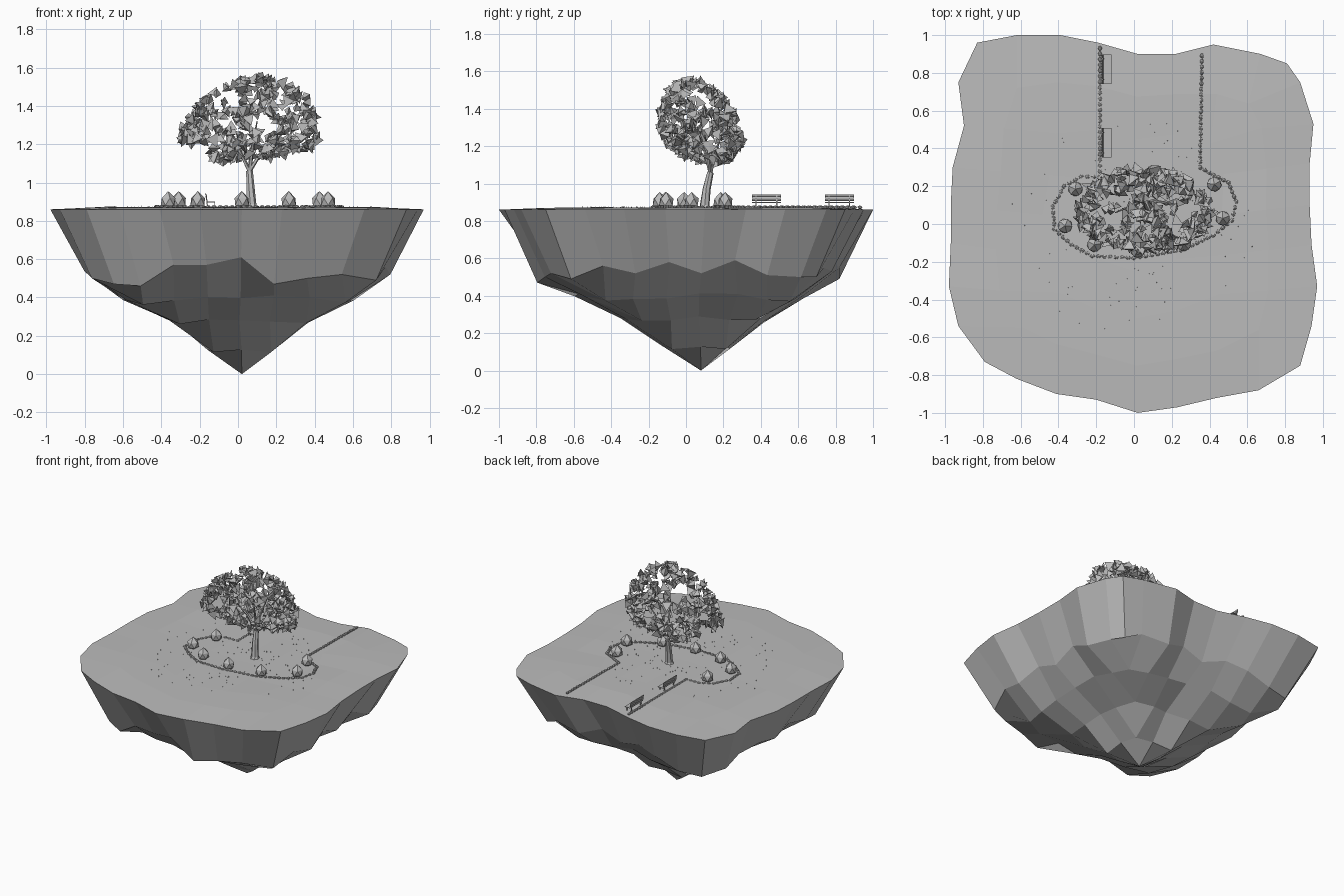
import bpy, bmesh, math, random
from mathutils import Vector, Matrix, Euler

random.seed(7)
cube = bpy.data.objects.get("Cube")
if cube:
    bpy.data.objects.remove(cube)

grey = bpy.data.materials.new("plain grey")
grey.use_nodes = True
SHADE = (0.5, 0.5, 0.5, 1)
grey.diffuse_color = SHADE
grey.node_tree.nodes["Principled BSDF"].inputs["Base Color"].default_value = SHADE

GROUND = 0.871


def finish(bm, name):
    """Turn a bmesh into a flat shaded object."""
    mesh = bpy.data.meshes.new(name)
    bm.to_mesh(mesh)
    bm.free()
    mesh.materials.append(grey)
    obj = bpy.data.objects.new(name, mesh)
    bpy.context.collection.objects.link(obj)
    return obj


def add_box(bm, centre, size, tilt=0):
    matrix = (Matrix.Translation(centre) @ Matrix.Rotation(tilt, 4, "Y")
              @ Matrix.Diagonal((*size, 1)))
    bmesh.ops.create_cube(bm, size=1, matrix=matrix)


def add_stone(bm, centre, size, turn):
    matrix = (Matrix.Translation(centre) @ Matrix.Rotation(turn, 4, "Z")
              @ Matrix.Diagonal((*size, 1)))
    return bmesh.ops.create_icosphere(bm, subdivisions=1, radius=1, matrix=matrix)["verts"]


def add_tube(bm, points, radii, sides=7):
    """Tapered tube through a list of points."""
    rings = []
    for n, point in enumerate(points):
        ahead = Vector(points[min(n + 1, len(points) - 1)])
        behind = Vector(points[max(n - 1, 0)])
        turn = (ahead - behind).to_track_quat("Z", "Y")
        ring = []
        for s in range(sides):
            a = math.tau * s / sides
            offset = Vector((math.cos(a), math.sin(a), 0)) * radii[n]
            ring.append(bm.verts.new(Vector(point) + turn @ offset))
        rings.append(ring)
    for low, high in zip(rings, rings[1:]):
        for s in range(sides):
            t = (s + 1) % sides
            bm.faces.new((low[s], low[t], high[t], high[s]))
    bm.faces.new(rings[0][::-1])
    bm.faces.new(rings[-1])


# Floating island: rim outline, clockwise from the back corner on the -x side
RIM = [(-.83, .96), (-.62, 1), (-.39, 1), (-.19, .96), (.02, .9), (.22, .9), (.42, .95),
       (.67, .9), (.81, .85), (.88, .75), (.95, .53), (.93, .32), (.93, .1), (.94, -.11),
       (.97, -.33), (.94, -.54), (.88, -.75), (.66, -.88), (.44, -.92), (.23, -.97),
       (.02, -1), (-.2, -.93), (-.41, -.9), (-.62, -.82), (-.79, -.73), (-.93, -.54),
       (-.98, -.33), (-.97, -.1), (-.97, .1), (-.96, .3), (-.9, .52), (-.93, .75)]
# Heights of the lower shoulder under each rim point
SHOULDER = [.48, .49, .55, .58, .53, .59, .53, .55, .5, .5, .51, .59, .52, .58, .52, .56,
            .49, .52, .5, .47, .61, .57, .57, .46, .47, .5, .54, .58, .53, .56, .53, .5]
SCALE = [0, .18, .38, .62, .82]
DEPTH = [0, .115, .27, .375]
APEX = Vector((.02, .08))


def rim_position(i, j):
    """Place of a grid point around the rim, as a running index."""
    k = max(abs(i), abs(j), 1)
    u, v = 4 * i / k, 4 * j / k
    if v == 4:
        return u + 4
    if u == 4:
        return 12 - v
    if v == -4:
        return 20 - u
    return 28 + v


def rim_point(t):
    n = int(t)
    return Vector(RIM[n % 32]).lerp(Vector(RIM[(n + 1) % 32]), t - n)


bm = bmesh.new()
top, under = {}, {}
span = range(-4, 5)
for i in span:
    for j in span:
        k = max(abs(i), abs(j))
        t = rim_position(i, j)
        p = rim_point(t)
        z = .86 if k == 4 else GROUND + random.uniform(-.003, .003)
        top[i, j] = bm.verts.new((*(p * k / 4), z))
        q = p * SCALE[k] + APEX * (1 - k / 4)
        if k == 4:
            z = SHOULDER[int(t)]
        else:
            # Ring sides sit a little higher than ring corners
            z = DEPTH[k] + .012 * (2 * k - abs(i) - abs(j))
            if k > 1:
                q += Vector((random.uniform(-.015, .015), random.uniform(-.015, .015)))
                z += random.uniform(-.015, .015)
        under[i, j] = bm.verts.new((*q, z))
for i in span[:-1]:
    for j in span[:-1]:
        cell = [(i, j), (i + 1, j), (i + 1, j + 1), (i, j + 1)]
        bm.faces.new([top[c] for c in cell])
        bm.faces.new([under[c] for c in reversed(cell)])
edge = sorted((c for c in top if max(map(abs, c)) == 4), key=lambda c: rim_position(*c))
for a, b in zip(edge, edge[1:] + edge[:1]):
    bm.faces.new((top[a], top[b], under[b], under[a]))
bmesh.ops.recalc_face_normals(bm, faces=bm.faces)
finish(bm, "floating_island")

# Trunk with forked branches
bm = bmesh.new()
fork = (.06, .13, 1.06)
add_tube(bm, [(.07, .1, .855), (.07, .1, .885), (.065, .11, .97), fork],
         [.04, .026, .022, .018])
for tip in [(-.1, .06, 1.3), (.1, .04, 1.32), (.24, .1, 1.26), (.1, .2, 1.28)]:
    bend = Vector(fork).lerp(Vector(tip), .35) + Vector((0, 0, .03))
    add_tube(bm, [fork, bend, tip], [.012, .008, .003], 5)
finish(bm, "trunk_and_branches")

# Leaf clusters scattered over an open dome that droops at both ends
bm = bmesh.new()
GAPS = [(-.12, 1.42, .04), (-.03, 1.44, .045), (.14, 1.31, .05), (.2, 1.42, .03)]
count = 0
while count < 370:
    d = Vector([random.gauss(0, 1) for _ in range(3)]).normalized()
    rise = .24 if d.z > 0 else .18
    p = Vector((.045 + .35 * d.x + .07 * d.z, .075 + .2 * d.y - .06 * d.z,
                1.3 + rise * d.z - .1 * abs(d.x) * (1 - abs(d.z))))
    if p.x < -.15 and p.z < 1.21 or p.z < 1.13 and abs(p.x - .05) < .05:
        continue
    if any(math.hypot(p.x - x, p.z - z) < r for x, z, r in GAPS):
        continue
    spin = Euler([random.uniform(0, math.tau) for _ in range(3)]).to_matrix().to_4x4()
    size = random.uniform(.024, .045)
    bmesh.ops.create_cone(bm, cap_ends=True, segments=3, radius1=size, radius2=0,
                          depth=size * random.uniform(.7, 1.3),
                          matrix=Matrix.Translation(p) @ spin)
    count += 1
finish(bm, "leaf_clusters")

# Pointed bushes beside the border
bm = bmesh.new()
for x, y in [(-.365, -.01), (-.31, .185), (-.21, -.11), (.02, -.14), (.265, -.105),
             (.47, .03), (.425, .21)]:
    for v in add_stone(bm, (x, y, .9), (.043, .043, .042), random.random() * 6):
        if v.co.z > .93:
            v.co.z += .013
finish(bm, "bushes")

# Stone border: an open loop with two straight path edges
BORDER = [(-.18, .93), (-.18, .25), (-.28, .25), (-.37, .2), (-.43, .09), (-.42, -.03),
          (-.33, -.11), (-.22, -.17), (0, -.18), (.25, -.14), (.42, -.06), (.52, .02),
          (.54, .12), (.5, .22), (.42, .26), (.35, .3), (.36, .92)]
bm = bmesh.new()
for start, end in zip(BORDER, BORDER[1:]):
    a, b = Vector(start), Vector(end)
    steps = max(1, round((b - a).length / .03))
    heading = math.atan2(b.y - a.y, b.x - a.x)
    for s in range(steps):
        p = a.lerp(b, s / steps)
        add_stone(bm, (p.x, p.y, GROUND + .002), (.015, .011, .01),
                  heading + random.uniform(-.2, .2))
finish(bm, "border_stones")

# Two benches with slatted backs
for name, y in [("near_bench", .43), ("far_bench", .82)]:
    bm = bmesh.new()
    add_box(bm, (-.142, y, .898), (.045, .155, .004))
    for n in range(3):
        add_box(bm, (-.165 - n * .002, y, .913 + n * .012), (.004, .155, .01), -.15)
    for side in (-.055, .055):
        add_box(bm, (-.162, y + side, .9), (.005, .006, .075), -.1)
        add_box(bm, (-.124, y + side, .88), (.005, .006, .035))
    finish(bm, name)

# Tiny grass tufts
bm = bmesh.new()
for _ in range(130):
    a, r = random.uniform(0, math.tau), random.uniform(.1, .6)
    spot = Matrix.Translation((r * math.cos(a) * 1.1, r * math.sin(a), GROUND + .003))
    bmesh.ops.create_cone(bm, cap_ends=True, segments=3, radius1=.003, radius2=0,
                          depth=.01, matrix=spot @ Matrix.Rotation(a, 4, "Z"))
finish(bm, "grass_tufts")
